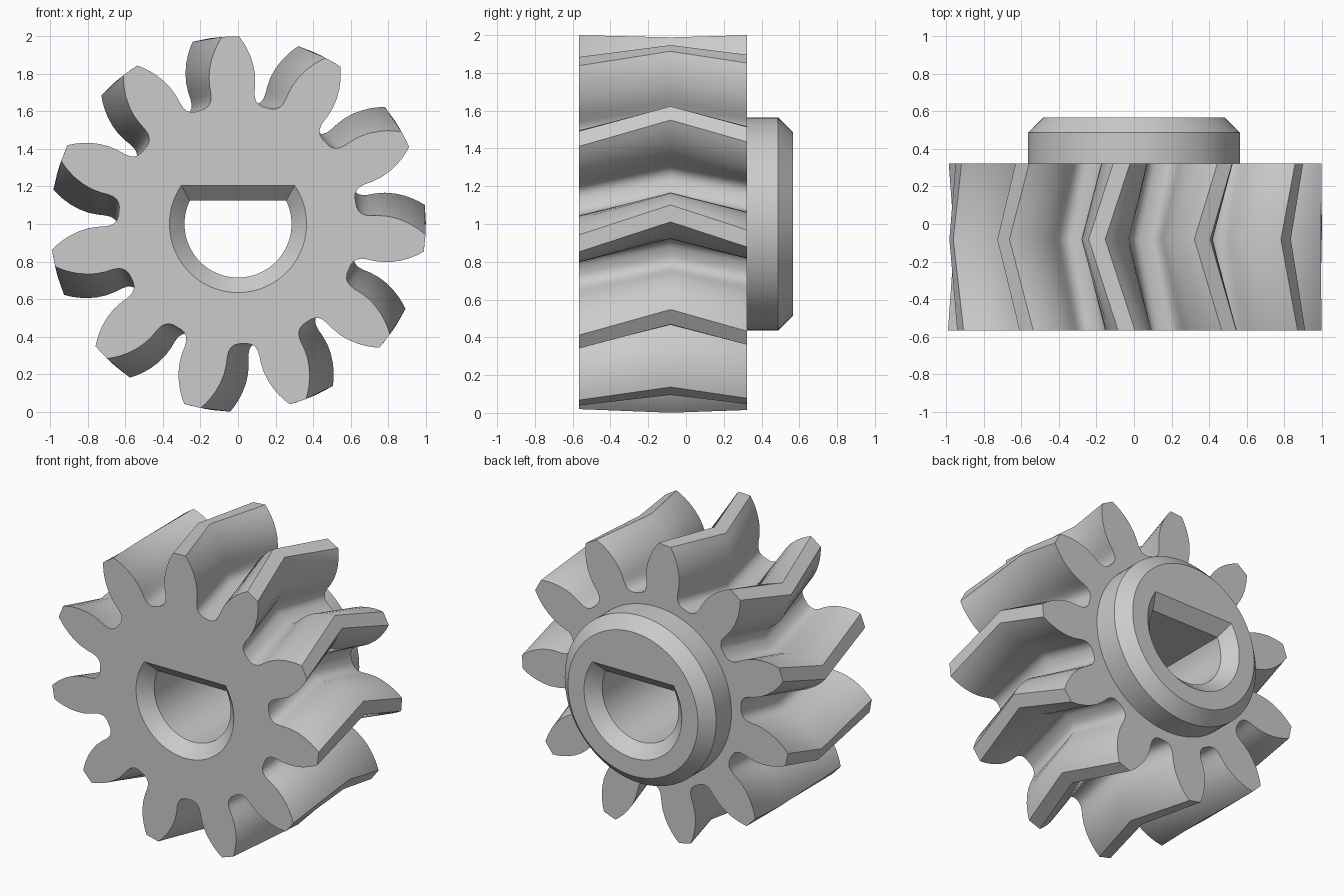
import bpy
import bmesh
from math import radians, pi, sin, cos, asin

if "Cube" in bpy.data.objects:
    bpy.data.objects.remove(bpy.data.objects["Cube"], do_unlink=True)

TEETH = 11
AXIS_Z = 1.0
FRONT, APEX, BACK, HUB_END = -0.566, -0.082, 0.322, 0.566
CHAMFER = 0.08

# Half of one tooth: radius and half width, tip to root
TOOTH = [(1.0, 0.045), (0.97, 0.066), (0.94, 0.083), (0.9, 0.101),
         (0.85, 0.116), (0.8, 0.123), (0.75, 0.122), (0.71, 0.117),
         (0.68, 0.117), (0.66, 0.124), (0.646, 0.137), (0.638, 0.158)]

bm = bmesh.new()


def ring(points, y):
    """Closed loop of vertices in a plane across the axle."""
    return [bm.verts.new((x, y, z + AXIS_Z)) for x, z in points]


def loft(rings):
    for a, b in zip(rings, rings[1:]):
        for i in range(len(a)):
            j = (i + 1) % len(a)
            bm.faces.new((a[i], a[j], b[j], b[i]))


def cap(outer, inner):
    """Flat face between two loops."""
    edges = []
    for loop in (outer, inner):
        for i, v in enumerate(loop):
            w = loop[(i + 1) % len(loop)]
            edges.append(bm.edges.get((v, w)) or bm.edges.new((v, w)))
    bmesh.ops.triangle_fill(bm, use_beauty=True, edges=edges)


def polar(r, a):
    return r * cos(a), r * sin(a)


def gear_outline(turn):
    pts = []
    for k in range(TEETH):
        mid = radians(turn) + 2 * pi * k / TEETH
        pts += [polar(r, mid - w / r) for r, w in reversed(TOOTH)]
        pts += [polar(r, mid + w / r) for r, w in TOOTH]
    return pts


def circle(r, n=96):
    return [polar(r, 2 * pi * i / n) for i in range(n)]


def d_shape(r, flat, n=72):
    """Round hole with a flat across its top."""
    start = asin(flat / r)
    sweep = pi + 2 * start
    return [polar(r, start - sweep * i / n) for i in range(n + 1)]


# Herringbone teeth: the outline turns to the apex and back again
teeth = [ring(gear_outline(a), y)
         for a, y in ((92.3, FRONT), (101.4, APEX), (93.8, BACK))]
loft(teeth)

# Rear hub with a chamfered rim
hub = [ring(circle(r), y) for r, y in
       ((0.565, BACK), (0.565, HUB_END - CHAMFER), (0.565 - CHAMFER, HUB_END))]
loft(hub)

# Keyed bore, chamfered at both ends
wide, narrow = d_shape(0.365, 0.205), d_shape(0.285, 0.125)
bore = [ring(p, y) for p, y in
        ((wide, FRONT), (narrow, FRONT + CHAMFER),
         (narrow, HUB_END - CHAMFER), (wide, HUB_END))]
loft(bore)

# Flat end faces
cap(teeth[0], bore[0])
cap(teeth[-1], hub[0])
cap(hub[-1], bore[-1])
bmesh.ops.recalc_face_normals(bm, faces=bm.faces)

mesh = bpy.data.meshes.new("herringbone_gear")
bm.to_mesh(mesh)
bm.free()
gear = bpy.data.objects.new("herringbone_gear", mesh)
bpy.context.collection.objects.link(gear)

# Plain grey material
grey = bpy.data.materials.new("plain_grey")
grey.use_nodes = True
color = (0.6, 0.6, 0.6, 1)
grey.diffuse_color = color
grey.node_tree.nodes["Principled BSDF"].inputs["Base Color"].default_value = color
mesh.materials.append(grey)

bpy.ops.object.select_all(action="DESELECT")
gear.select_set(True)
bpy.context.view_layer.objects.active = gear
bpy.ops.object.shade_smooth_by_angle(angle=radians(40))
